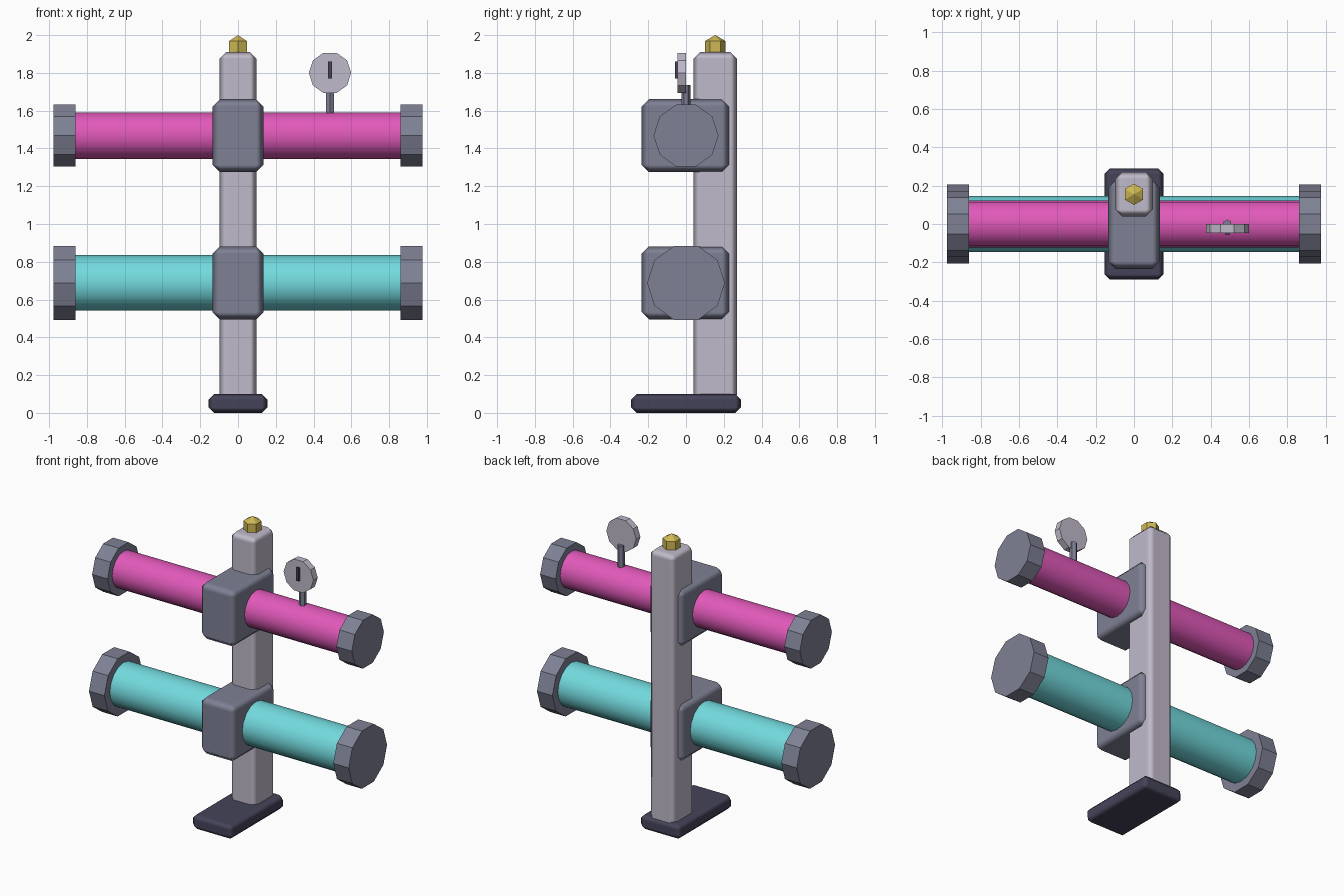
import bpy
import bmesh
from math import radians
from mathutils import Matrix, Vector

if "Cube" in bpy.data.objects:
    bpy.data.objects.remove(bpy.data.objects["Cube"], do_unlink=True)


def material(name, rgb):
    mat = bpy.data.materials.new(name)
    mat.use_nodes = True
    color = (*rgb, 1.0)
    mat.diffuse_color = color
    mat.node_tree.nodes["Principled BSDF"].inputs["Base Color"].default_value = color
    return mat


PALE = material("pale_lilac_grey", (0.53, 0.49, 0.59))
STEEL = material("steel_grey", (0.21, 0.22, 0.30))
DARK = material("dark_slate", (0.06, 0.057, 0.10))
PINK = material("pink", (0.75, 0.10, 0.49))
CYAN = material("cyan", (0.17, 0.70, 0.73))
GOLD = material("gold", (0.62, 0.48, 0.09))

ALONG_X = Matrix.Rotation(radians(90), 4, "Y")
ALONG_Y = Matrix.Rotation(radians(90), 4, "X") @ Matrix.Rotation(radians(90), 4, "Z")
ALONG_Z = Matrix.Identity(4)


def finish(name, bm, mat, location, smooth=None):
    mesh = bpy.data.meshes.new(name)
    bm.to_mesh(mesh)
    bm.free()
    mesh.materials.append(mat)
    obj = bpy.data.objects.new(name, mesh)
    obj.location = location
    bpy.context.collection.objects.link(obj)
    if smooth:
        bpy.ops.object.select_all(action="DESELECT")
        obj.select_set(True)
        bpy.context.view_layer.objects.active = obj
        bpy.ops.object.shade_smooth_by_angle(angle=radians(smooth))
    return obj


def box(name, low, high, mat, bevel=0.0):
    """Box between two corners, with softly shaded chamfers."""
    low, high = Vector(low), Vector(high)
    bm = bmesh.new()
    bmesh.ops.create_cube(bm, size=1)
    bmesh.ops.scale(bm, vec=high - low, verts=bm.verts)
    obj = finish(name, bm, mat, (low + high) / 2)
    if bevel:
        for poly in obj.data.polygons:
            poly.use_smooth = True
        mod = obj.modifiers.new("chamfer", "BEVEL")
        mod.width = bevel
        mod.segments = 1
        mod.harden_normals = True
    return obj


def cylinder(name, center, radius, length, sides, axis, mat, smooth=None):
    bm = bmesh.new()
    bmesh.ops.create_cone(bm, cap_ends=True, segments=sides, radius1=radius,
                          radius2=radius, depth=length, matrix=axis)
    return finish(name, bm, mat, center, smooth)


# Stand
box("base", (-0.155, -0.29, 0.0), (0.155, 0.29, 0.1), DARK, 0.03)
box("column", (-0.098, 0.04, 0.06), (0.098, 0.27, 1.91), PALE, 0.035)

# Faceted finial on the column
bm = bmesh.new()
bmesh.ops.create_uvsphere(bm, u_segments=6, v_segments=3, radius=0.064)
finish("finial", bm, GOLD, (0, 0.155, 1.936))

# Two horizontal pipes, each with a clamp and end caps
for level, z, pipe_r, cap_r, mat in (("upper", 1.468, 0.123, 0.172, PINK),
                                     ("lower", 0.688, 0.147, 0.206, CYAN)):
    cylinder(f"{level}_pipe", (0, 0, z), pipe_r, 1.94, 16, ALONG_X, mat, 40)
    box(f"{level}_clamp", (-0.135, -0.235, z - 0.194), (0.135, 0.23, z + 0.194), STEEL, 0.04)
    for side, sx in (("left", 1), ("right", -1)):
        cylinder(f"{level}_{side}_cap", (sx * 0.918, 0, z), cap_r, 0.116, 10, ALONG_X, STEEL)

# Gauge on the upper pipe
cylinder("gauge_stem", (0.487, 0, 1.645), 0.023, 0.18, 6, ALONG_Z, STEEL)
cylinder("gauge_dial", (0.487, -0.023, 1.8), 0.112, 0.046, 10, ALONG_Y, PALE)
box("gauge_needle", (0.477, -0.058, 1.77), (0.497, -0.04, 1.86), DARK)
